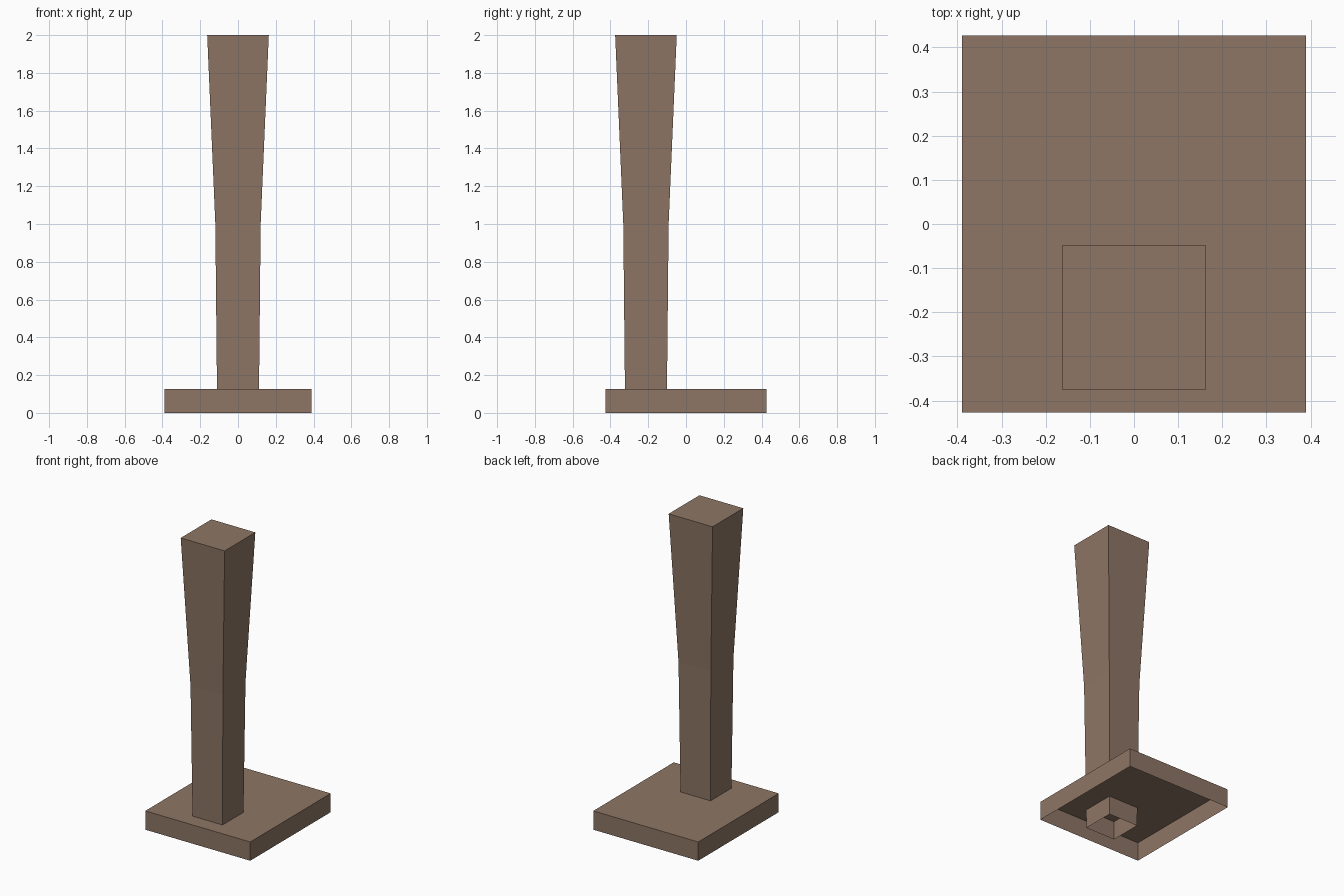
import bpy
import bmesh

if "Cube" in bpy.data.objects:
    bpy.data.objects.remove(bpy.data.objects["Cube"])

wood = bpy.data.materials.new("brown_wood")
wood.diffuse_color = (0.27, 0.18, 0.13, 1)
wood.use_nodes = True
wood.node_tree.nodes["Principled BSDF"].inputs["Base Color"].default_value = wood.diffuse_color


def open_loft(name, centre_y, sections):
    """Rectangular loft through (z, half_x, half_y) sections, capped on top, open below."""
    bm = bmesh.new()
    rings = []
    for z, hx, hy in sections:
        corners = [(-hx, -hy), (hx, -hy), (hx, hy), (-hx, hy)]
        rings.append([bm.verts.new((x, y + centre_y, z)) for x, y in corners])
    for low, high in zip(rings, rings[1:]):
        for i in range(4):
            j = (i + 1) % 4
            bm.faces.new((low[i], low[j], high[j], high[i]))
    bm.faces.new(rings[-1])
    mesh = bpy.data.meshes.new(name)
    bm.to_mesh(mesh)
    bm.free()
    mesh.materials.append(wood)
    obj = bpy.data.objects.new(name, mesh)
    bpy.context.collection.objects.link(obj)
    return obj


# Thin slab, hollow underneath
open_loft("base", 0, [(0, 0.39, 0.427), (0.126, 0.39, 0.427)])

# Post that runs through the base to the floor and flares above mid height
open_loft("post", -0.212, [(0, 0.11, 0.11), (1.0, 0.12, 0.12), (2.0, 0.163, 0.163)])
